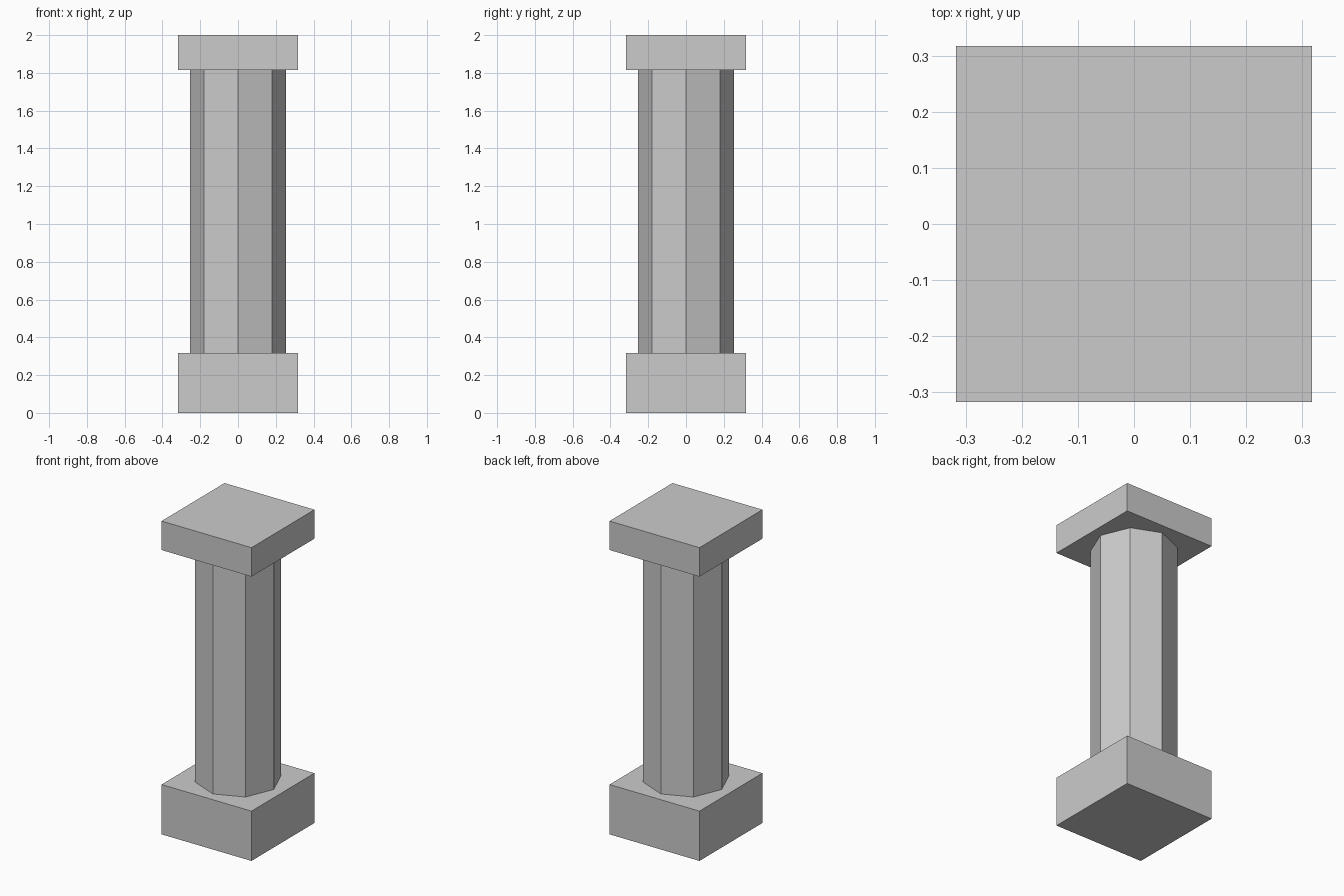
import bpy

if "Cube" in bpy.data.objects:
    bpy.data.objects.remove(bpy.data.objects["Cube"])

WIDTH = 0.635          # plinth and capital width
BASE_TOP = 0.318       # top of the plinth
CAP_BOTTOM = 1.815     # underside of the capital
HEIGHT = 2.0
SHAFT_RADIUS = 0.253


def block(name, z0, z1):
    bpy.ops.mesh.primitive_cube_add(size=1, location=(0, 0, (z0 + z1) / 2))
    obj = bpy.context.object
    obj.name = name
    obj.scale = (WIDTH, WIDTH, z1 - z0)
    bpy.ops.object.transform_apply(location=False, rotation=False, scale=True)
    return obj


# Square plinth and capital
block("base_block", 0, BASE_TOP)
block("capital_block", CAP_BOTTOM, HEIGHT)

# Octagonal shaft, corners facing the axes
bpy.ops.mesh.primitive_cylinder_add(
    vertices=8, radius=SHAFT_RADIUS, depth=CAP_BOTTOM - BASE_TOP,
    location=(0, 0, (BASE_TOP + CAP_BOTTOM) / 2))
bpy.context.object.name = "column_shaft"
